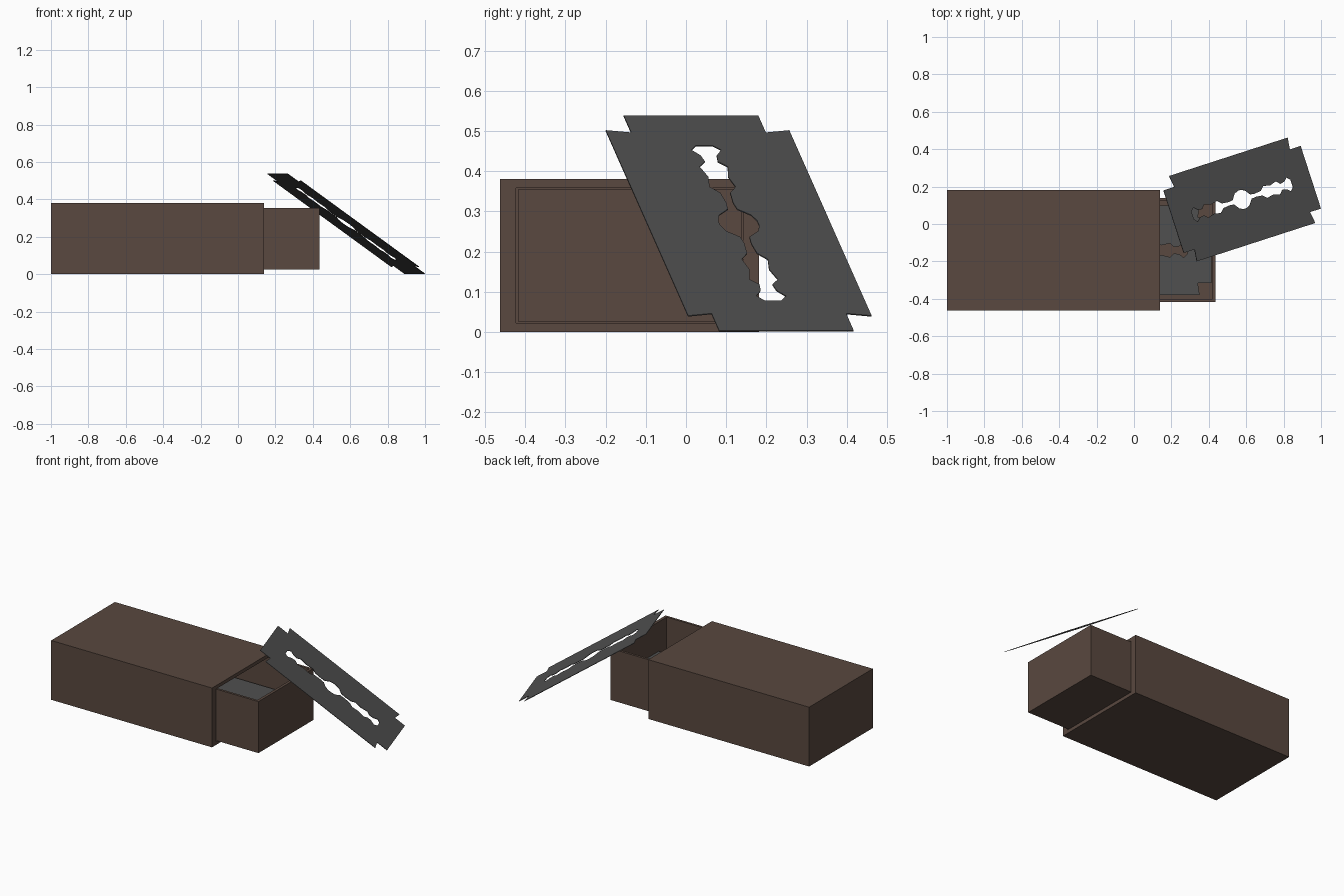
import bpy, bmesh
from mathutils import Matrix, Vector

if "Cube" in bpy.data.objects:
    bpy.data.objects.remove(bpy.data.objects["Cube"])


def material(name, color):
    m = bpy.data.materials.new(name)
    m.diffuse_color = color
    m.use_nodes = True
    m.node_tree.nodes["Principled BSDF"].inputs["Base Color"].default_value = m.diffuse_color
    return m


CARD = material("brown_card", (0.10, 0.065, 0.05, 1))
STEEL = material("dark_steel", (0.08, 0.08, 0.08, 1))


def open_box(name, lo, hi, wall, open_axis):
    """Thin-walled box whose positive face on open_axis is open."""
    lo, hi, wall = Vector(lo), Vector(hi), Vector(wall)
    bm = bmesh.new()
    size, mid = hi - lo, (lo + hi) / 2
    bmesh.ops.create_cube(bm, size=1, matrix=Matrix.Translation(mid) @ Matrix.Diagonal((*size, 1)))
    bm.normal_update()
    face = next(f for f in bm.faces if f.normal[open_axis] > 0.9)

    # Rim: shrink a copy of the open face, then push it down to the far wall
    bmesh.ops.inset_region(bm, faces=[face], thickness=0.005)
    for v in face.verts:
        for a in range(3):
            if a != open_axis:
                v.co[a] = lo[a] + wall[a] if v.co[a] < mid[a] else hi[a] - wall[a]
    inner = bmesh.ops.extrude_discrete_faces(bm, faces=[face])["faces"][0]
    for v in inner.verts:
        v.co[open_axis] = lo[open_axis] + wall[open_axis]
    bmesh.ops.recalc_face_normals(bm, faces=bm.faces)
    me = bpy.data.meshes.new(name)
    bm.to_mesh(me)
    bm.free()
    me.materials.append(CARD)
    ob = bpy.data.objects.new(name, me)
    bpy.context.collection.objects.link(ob)
    return ob


def mirror_quarter(pts):
    """Closed loop from a quarter profile, mirrored in both directions."""
    half = pts + [(u, -w) for u, w in reversed(pts)]
    return half + [(-u, -w) for u, w in half]


# Quarter profiles of the blade: notched outline and shaped slot
OUTLINE = [(0.405, 0.240), (0.395, 0.176), (0.469, 0.176)]
SLOT = [(0.010, 0.051), (0.035, 0.042), (0.061, 0.012), (0.090, 0.009), (0.132, 0.013),
        (0.158, 0.034), (0.202, 0.026), (0.246, 0.037), (0.268, 0.017), (0.295, 0.021),
        (0.319, 0.039), (0.339, 0.021)]


def blade(name, matrix, thickness):
    cu = bpy.data.curves.new(name, "CURVE")
    cu.dimensions = "2D"
    cu.fill_mode = "BOTH"
    cu.extrude = thickness / 2
    for quarter in (OUTLINE, SLOT):
        pts = mirror_quarter(quarter)
        sp = cu.splines.new("POLY")
        sp.points.add(len(pts) - 1)
        for p, (u, w) in zip(sp.points, pts):
            p.co = (u, w, 0, 1)
        sp.use_cyclic_u = True
    cu.materials.append(STEEL)
    ob = bpy.data.objects.new(name, cu)
    bpy.context.collection.objects.link(ob)
    ob.matrix_world = matrix
    bpy.ops.object.select_all(action="DESELECT")
    ob.select_set(True)
    bpy.context.view_layer.objects.active = ob
    bpy.ops.object.convert(target="MESH")


# Box: outer sleeve and the tray pulled partly out
open_box("sleeve", (-1, -0.463, 0), (0.14, 0.182, 0.38), (0.02, 0.04, 0.022), 0)
open_box("tray", (-0.68, -0.417, 0.025), (0.437, 0.138, 0.355), (0.018, 0.015, 0.018), 2)

# Stack of blades in the tray
blade("blade_stack", Matrix.Translation((-0.054, -0.14, 0.107)), 0.126)

# Loose blade leaning on the tray's edge
d = Vector((0.782, 0.253, -0.570)).normalized()
w = Vector((-0.308, 0.951, 0)).normalized()
lean = Matrix((d, w, d.cross(w))).transposed().to_4x4()
blade("leaning_blade", Matrix.Translation((0.578, 0.131, 0.27)) @ lean, 0.003)
